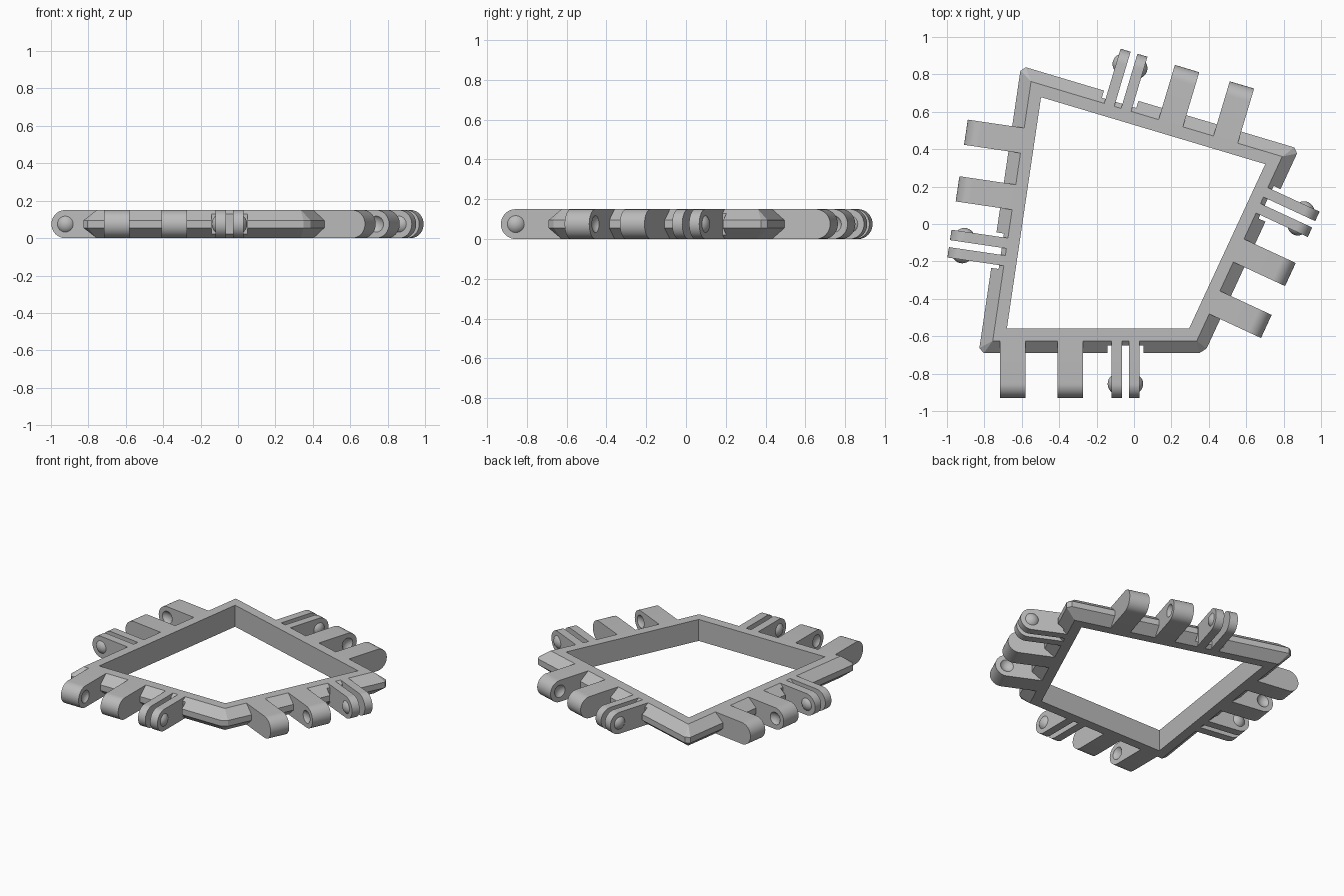
import bpy, bmesh, math
from mathutils import Vector, Matrix

cube = bpy.data.objects.get("Cube")
if cube:
    bpy.data.objects.remove(cube, do_unlink=True)

H = 0.15            # overall height
MID = H / 2
FLAT = 0.065        # width of the flat rim
RIM = 0.13          # full width of the rim
REACH = 0.37        # hinge tip, measured from the inner wall
BALL = 0.056        # snap ball radius
SINK = 0.036        # ball centre behind the face it bulges from

grey = bpy.data.materials.new("plain_grey")
grey.use_nodes = True
grey.diffuse_color = (0.5, 0.5, 0.5, 1)
grey.node_tree.nodes["Principled BSDF"].inputs["Base Color"].default_value = (0.5, 0.5, 0.5, 1)


def finish(bm, name):
    bmesh.ops.recalc_face_normals(bm, faces=bm.faces)
    mesh = bpy.data.meshes.new(name)
    bm.to_mesh(mesh)
    bm.free()
    mesh.materials.append(grey)
    ob = bpy.data.objects.new(name, mesh)
    bpy.context.collection.objects.link(ob)
    return ob


def smooth(ob):
    bpy.ops.object.select_all(action='DESELECT')
    ob.select_set(True)
    bpy.context.view_layer.objects.active = ob
    bpy.ops.object.shade_smooth_by_angle(angle=math.radians(30))


def cut(ob, cutter):
    """Subtract the cutter for good, then drop it."""
    cutter.hide_render = True
    mod = ob.modifiers.new("cut", 'BOOLEAN')
    mod.operation, mod.solver, mod.object = 'DIFFERENCE', 'EXACT', cutter
    deps = bpy.context.evaluated_depsgraph_get()
    ob_mesh = bpy.data.meshes.new_from_object(ob.evaluated_get(deps))
    ob.modifiers.clear()
    ob.data = ob_mesh
    bpy.data.objects.remove(cutter, do_unlink=True)


# Inner corners of the opening, counter-clockwise from front right
corners = [Vector(c) for c in ((-0.68, -0.56, 0), (0.294, -0.56, 0),
                               (0.702, 0.32, 0), (-0.497, 0.678, 0))]
dirs = [(corners[(i + 1) % 4] - corners[i]).normalized() for i in range(4)]
norms = [Vector((d.y, -d.x, 0)) for d in dirs]


def build_frame():
    bm = bmesh.new()
    rings = []
    for i, p in enumerate(corners):
        a, b = norms[i - 1], norms[i]
        miter = (a + b) / (1 + a.dot(b))
        tip = p + miter * RIM
        ends = (tip - dirs[i - 1] * 0.027, tip + dirs[i] * 0.027)

        def at(q, z):
            return bm.verts.new((q.x, q.y, z))
        rings.append(dict(
            inner=[at(p, 0), at(p, H)],
            flat=[at(p + miter * FLAT, 0), at(p + miter * FLAT, H)],
            low=[at(q, MID - 0.02) for q in ends],
            high=[at(q, MID + 0.02) for q in ends]))
    for i, r in enumerate(rings):
        s = rings[(i + 1) % 4]
        # Inner wall, flat top and bottom, two slopes, outer band
        bm.faces.new(r["inner"] + s["inner"][::-1])
        for k, band in enumerate(("low", "high")):
            bm.faces.new((r["inner"][k], s["inner"][k], s["flat"][k], r["flat"][k]))
            bm.faces.new((r["flat"][k], s["flat"][k], s[band][0], r[band][1]))
            bm.faces.new((r["flat"][k], r[band][0], r[band][1]))
        bm.faces.new((r["low"][1], s["low"][0], s["high"][0], r["high"][1]))
        bm.faces.new(r["low"] + r["high"][::-1])
    return finish(bm, "frame")


def place(side, along, out, z):
    return corners[side] + dirs[side] * along + norms[side] * out + Vector((0, 0, z))


def lug(bm, side, along, width):
    """Bar with a half-round tip, standing out from one side."""
    tip = REACH - MID
    profile = [(FLAT, 0)]
    for k in range(25):
        t = -math.pi / 2 + math.pi * k / 24
        profile.append((tip + MID * math.cos(t), MID + MID * math.sin(t)))
    profile.append((FLAT, H))
    ends = [[bm.verts.new(place(side, along + s * width / 2, v, z)) for v, z in profile]
            for s in (-1, 1)]
    for e in ends:
        bm.faces.new(e)
    n = len(profile)
    for k in range(n):
        j = (k + 1) % n
        bm.faces.new((ends[0][k], ends[0][j], ends[1][j], ends[1][k]))


def ball(bm, side, along):
    centre = place(side, along, REACH - MID, MID)
    return bmesh.ops.create_uvsphere(bm, u_segments=28, v_segments=16, radius=BALL,
                                     matrix=Matrix.Translation(centre))["verts"]


def socket_lug(name, side, along, facing):
    """Wide lug with a round dimple in one side face."""
    width = 0.136
    bm = bmesh.new()
    lug(bm, side, along, width)
    ob = finish(bm, name)
    bm = bmesh.new()
    ball(bm, side, along + facing * (width / 2 + SINK))
    cut(ob, finish(bm, name + "_cutter"))
    smooth(ob)


def clip_plate(name, side, along, facing):
    """Thin plate with a snap bump on its outer face."""
    width = 0.056
    bm = bmesh.new()
    verts = ball(bm, side, along + facing * (width / 2 - SINK))
    bmesh.ops.bisect_plane(bm, geom=bm.verts[:] + bm.edges[:] + bm.faces[:],
                           plane_co=place(side, along + facing * width / 2, 0, 0),
                           plane_no=dirs[side] * facing, clear_inner=True)
    lug(bm, side, along, width)
    smooth(finish(bm, name))


def notch(side, along):
    """Block that clears the rim around a pair of clip plates."""
    bm = bmesh.new()
    box = [[bm.verts.new(place(side, along + u, v, z))
            for u, v in ((-0.096, 0.09), (0.096, 0.09), (0.096, 0.2), (-0.096, 0.2))]
           for z in (-0.1, H + 0.1)]
    for ring in box:
        bm.faces.new(ring)
    for k in range(4):
        j = (k + 1) % 4
        bm.faces.new((box[0][k], box[0][j], box[1][j], box[1][k]))
    return finish(bm, "notch_cutter")


frame = build_frame()
# Position of the middle lug along each side
for side, (label, mid) in enumerate((("front", 0.338), ("left", 0.491),
                                     ("back", 0.547), ("right", 0.55))):
    clip = mid + 0.296
    cut(frame, notch(side, clip))
    socket_lug(label + "_outer_lug", side, mid - 0.306, 1)
    socket_lug(label + "_middle_lug", side, mid, -1)
    clip_plate(label + "_clip_plate_a", side, clip - 0.047, -1)
    clip_plate(label + "_clip_plate_b", side, clip + 0.047, 1)
